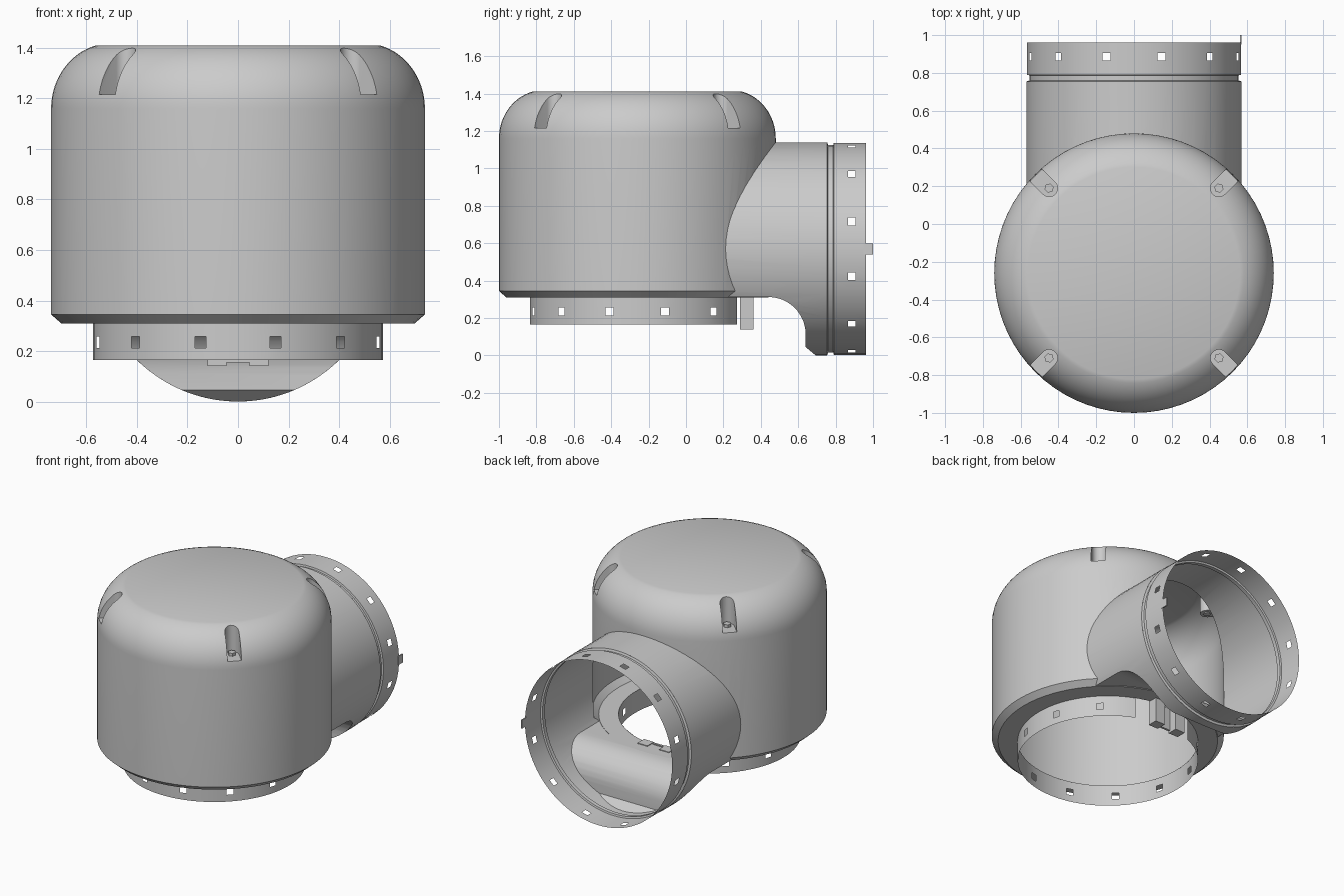
import bpy, bmesh, math
from mathutils import Matrix, Vector

if "Cube" in bpy.data.objects:
    bpy.data.objects.remove(bpy.data.objects["Cube"])

BODY_Y, PIPE_Z = -0.26, 0.57
TO_BODY = Matrix.Translation((0, BODY_Y, 0))
# local z becomes world y for the side pipe
TO_PIPE = Matrix.Translation((0, 0, PIPE_Z)) @ Matrix.Rotation(-math.pi / 2, 4, 'X')


def finish(name, bm, matrix=Matrix()):
    bmesh.ops.transform(bm, matrix=matrix, verts=bm.verts)
    bmesh.ops.recalc_face_normals(bm, faces=bm.faces)
    me = bpy.data.meshes.new(name)
    bm.to_mesh(me)
    bm.free()
    ob = bpy.data.objects.new(name, me)
    bpy.context.collection.objects.link(ob)
    return ob


def lathe(name, profile, matrix, angles=None, closed=True, skip=None):
    """Revolve (radius, height) points; skip(i, j) leaves out cells."""
    bm = bmesh.new()
    angles = angles or [360 * i / 72 for i in range(72)]
    rings = [[bm.verts.new((r * math.cos(math.radians(a)), r * math.sin(math.radians(a)), z))
              for a in angles] for r, z in profile]
    n = len(angles)
    for j in range(len(profile) - 1):
        for i in range(n):
            if not (skip and skip(i, j)):
                k = (i + 1) % n
                bm.faces.new((rings[j][i], rings[j][k], rings[j + 1][k], rings[j + 1][i]))
    if closed:
        bm.faces.new(rings[0][::-1])
        bm.faces.new(rings[-1])
    bmesh.ops.delete(bm, geom=[v for v in bm.verts if not v.link_faces], context='VERTS')
    return finish(name, bm, matrix)


def add_prism(bm, points, direction):
    a = [bm.verts.new(p) for p in points]
    b = [bm.verts.new(Vector(p) + Vector(direction)) for p in points]
    bm.faces.new(a)
    bm.faces.new(b[::-1])
    for i in range(len(a)):
        k = (i + 1) % len(a)
        bm.faces.new((a[i], b[i], b[k], a[k]))


def box(name, lo, hi):
    bm = bmesh.new()
    add_prism(bm, [(lo[0], lo[1], lo[2]), (hi[0], lo[1], lo[2]),
                   (hi[0], hi[1], lo[2]), (lo[0], hi[1], lo[2])], (0, 0, hi[2] - lo[2]))
    return finish(name, bm)


def boolean(ob, other, operation):
    m = ob.modifiers.new("bool", 'BOOLEAN')
    m.operation, m.object, m.solver = operation, other, 'EXACT'
    bpy.context.view_layer.objects.active = ob
    bpy.ops.object.modifier_apply(modifier=m.name)
    bpy.data.objects.remove(other)


# housing: domed cylinder
dome = [(0.5 + 0.24 * math.cos(math.radians(a)), 1.16 + 0.259 * math.sin(math.radians(a)))
        for a in range(0, 76, 5)]
housing = lathe("housing", [(0.575, 0.31), (0.70, 0.31), (0.74, 0.345)] + dome, TO_BODY)

# side pipe, its underside cut away with a rounded step
pipe = lathe("side_pipe", [(0.57, 0.0), (0.57, 0.755)], TO_PIPE)
step = [(-1.2, -0.3), (-1.2, 0.313), (0.40, 0.313)]
step += [(0.44 + 0.20 * math.sin(math.radians(a)), 0.113 + 0.20 * math.cos(math.radians(a)))
         for a in range(0, 91, 10)]
step += [(0.64, 0.045), (0.70, -0.005), (0.70, -0.3)]
bm = bmesh.new()
add_prism(bm, [(-1, y, z) for y, z in step], (2, 0, 0))
boolean(pipe, finish("step_cutter", bm), 'DIFFERENCE')
boolean(housing, pipe, 'UNION')

# four screw recesses in the dome
slot = [(0.636 + 0.045 * math.cos(math.radians(a)), 0.045 * math.sin(math.radians(a)))
        for a in range(90, 271, 15)] + [(0.85, -0.045), (0.85, 0.045)]
bm = bmesh.new()
corners = [45, 135, 225, 315]
for a in corners:
    rot = TO_BODY @ Matrix.Rotation(math.radians(a), 4, 'Z')
    add_prism(bm, [rot @ Vector((x, y, 1.215)) for x, y in slot], (0, 0, 0.4))
boolean(housing, finish("recess_cutter", bm), 'DIFFERENCE')

# open the shell at the pipe mouth and the bottom
bm = bmesh.new()
bm.from_mesh(housing.data)
bm.normal_update()
gone = []
for f in bm.faces:
    c = f.calc_center_median()
    mouth = f.normal.y > 0.9 and c.y > 0.75
    floor = f.normal.z < -0.9 and all(
        v.co.z < 0.3115 and math.hypot(v.co.x, v.co.y - BODY_Y) < 0.58 for v in f.verts)
    if mouth or floor:
        gone.append(f)
bmesh.ops.delete(bm, geom=gone, context='FACES')
bm.to_mesh(housing.data)
bm.free()

# hex screws in the recesses
for a in corners:
    pos = TO_BODY @ Matrix.Rotation(math.radians(a), 4, 'Z') @ Matrix.Translation((0.636, 0, 0))
    lathe("screw", [(0.025, 1.21), (0.025, 1.235)], pos, [60 * i for i in range(6)])

# collars with twelve square holes each
angles = [15 + 30 * k + d for k in range(12) for d in (-12, -7, -2.2, 2.2, 7, 12)]


def bottom_skip(i, j):
    mid = (angles[i] + 2.4) % 360
    return (i % 6 == 2 and j == 1) or abs(mid - 90) < 20


lathe("bottom_collar", [(0.575, 0.165), (0.575, 0.213), (0.575, 0.257), (0.575, 0.312)],
      TO_BODY, angles, False, bottom_skip)
lathe("pipe_collar", [(0.57, 0.755), (0.555, 0.76), (0.555, 0.787), (0.567, 0.79),
                      (0.567, 0.865), (0.567, 0.905), (0.567, 0.962)],
      TO_PIPE, angles, False, lambda i, j: i % 6 == 2 and j == 4)

# latch behind the bottom collar
for s in (-1, 1):
    box("latch_post", (min(s * 0.045, s * 0.12), 0.29, 0.14),
        (max(s * 0.045, s * 0.12), 0.36, 0.315))
box("latch_bridge", (-0.045, 0.29, 0.155), (0.045, 0.305, 0.312))

# small locating tab on the pipe rim
box("rim_tab", (0.562, 0.95, 0.54), (0.57, 1.0, 0.60))

# smooth shading, edges kept sharp
bpy.ops.object.select_all(action='DESELECT')
for ob in bpy.context.collection.objects:
    ob.select_set(True)
    bpy.context.view_layer.objects.active = ob
bpy.ops.object.shade_smooth_by_angle(angle=math.radians(30))
